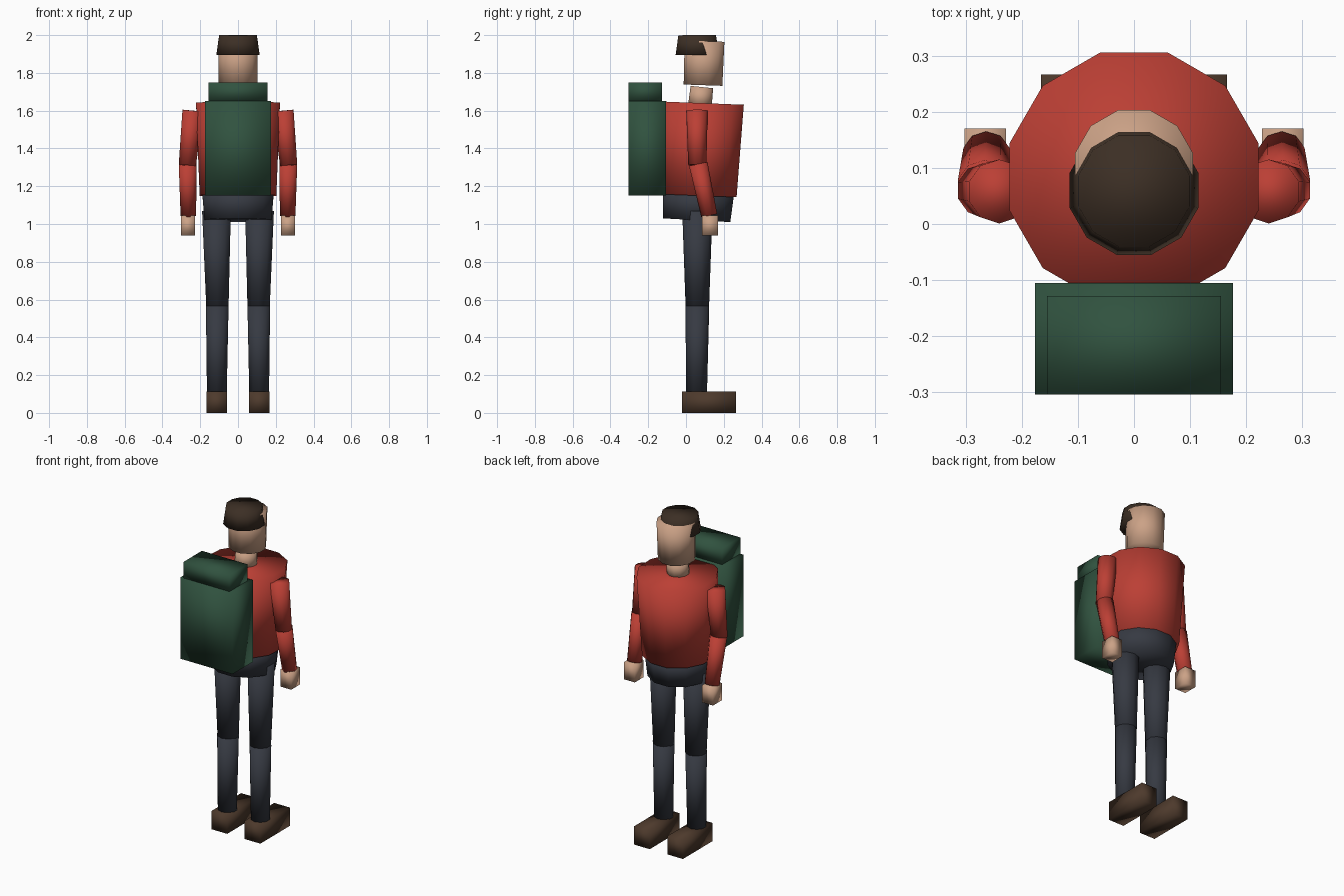
import bpy, bmesh, math
from mathutils import Vector, Matrix

if "Cube" in bpy.data.objects:
    bpy.data.objects.remove(bpy.data.objects["Cube"])

def material(name, rgb):
    m = bpy.data.materials.new(name)
    m.diffuse_color = (*rgb, 1)
    m.use_nodes = True
    m.node_tree.nodes["Principled BSDF"].inputs["Base Color"].default_value = m.diffuse_color
    return m

RED = material("red_cloth", (0.50, 0.05, 0.035))
SKIN = material("skin", (0.60, 0.36, 0.24))
HAIR = material("dark_brown", (0.045, 0.028, 0.018))
SHOE = material("shoe_brown", (0.075, 0.042, 0.025))
DENIM = material("dark_trousers", (0.037, 0.042, 0.055))
GREEN = material("pack_green", (0.03, 0.085, 0.05))

def finish(bm, name, mat):
    me = bpy.data.meshes.new(name)
    for f in bm.faces:
        f.smooth = True
    bm.to_mesh(me)
    bm.free()
    me.materials.append(mat)
    ob = bpy.data.objects.new(name, me)
    bpy.context.collection.objects.link(ob)
    return ob

def limb(name, low, high, r_low, r_high, mat, sides=12):
    """Capped tapered prism running from low to high, flat side facing x."""
    a, b = Vector(low), Vector(high)
    d = b - a
    rot = Vector((0, 0, 1)).rotation_difference(d).to_matrix().to_4x4()
    # rotate so that a flat face looks along +x
    first = math.pi / 2 - math.pi / sides
    mx = Matrix.Translation((a + b) / 2) @ rot @ Matrix.Rotation(first, 4, 'Z')
    bm = bmesh.new()
    bmesh.ops.create_cone(bm, cap_ends=True, segments=sides, radius1=r_low,
                          radius2=r_high, depth=d.length, matrix=mx)
    return finish(bm, name, mat)

def box(name, lo, hi, mat):
    lo, hi = Vector(lo), Vector(hi)
    bm = bmesh.new()
    mx = Matrix.Translation((lo + hi) / 2) @ Matrix.Diagonal((*(hi - lo), 1))
    bmesh.ops.create_cube(bm, size=1, matrix=mx)
    return finish(bm, name, mat)

# Trunk
limb("pelvis", (0, 0.057, 1.02), (0, 0.066, 1.18), 0.184, 0.197, DENIM)
limb("torso", (0, 0.065, 1.15), (0, 0.084, 1.64), 0.21, 0.23, RED)

# Head
limb("neck", (0, 0.073, 1.62), (0, 0.084, 1.725), 0.065, 0.062, SKIN)
limb("head", (0, 0.090, 1.735), (0, 0.098, 1.968), 0.106, 0.109, SKIN)
limb("hair", (0, 0.060, 1.895), (0, 0.059, 2.0), 0.119, 0.103, HAIR)

# Backpack
box("pack_body", (-0.176, -0.304, 1.15), (0.176, -0.105, 1.65), GREEN)
box("pack_lid", (-0.155, -0.304, 1.65), (0.155, -0.128, 1.75), GREEN)

# Arms and legs, both sides
for side, s in (("left", -1), ("right", 1)):
    limb(side + "_upper_arm", (s * 0.268, 0.06, 1.312), (s * 0.240, 0.058, 1.60),
         0.048, 0.057, RED, 10)
    limb(side + "_forearm", (s * 0.263, 0.123, 1.045), (s * 0.266, 0.065, 1.318),
         0.043, 0.050, RED, 10)
    box(side + "_hand", (*((0.228, 0.084) if s > 0 else (-0.302, 0.084)), 0.94),
        (*((0.302, 0.17) if s > 0 else (-0.228, 0.17)), 1.045), SKIN)
    limb(side + "_thigh", (s * 0.109, 0.06, 0.56), (s * 0.114, 0.06, 1.07),
         0.062, 0.080, DENIM, 10)
    limb(side + "_shin", (s * 0.112, 0.056, 0.10), (s * 0.110, 0.06, 0.565),
         0.055, 0.063, DENIM, 10)
    box(side + "_shoe", (s * 0.1125 - 0.053, -0.02, 0),
        (s * 0.1125 + 0.053, 0.266, 0.112), SHOE)
